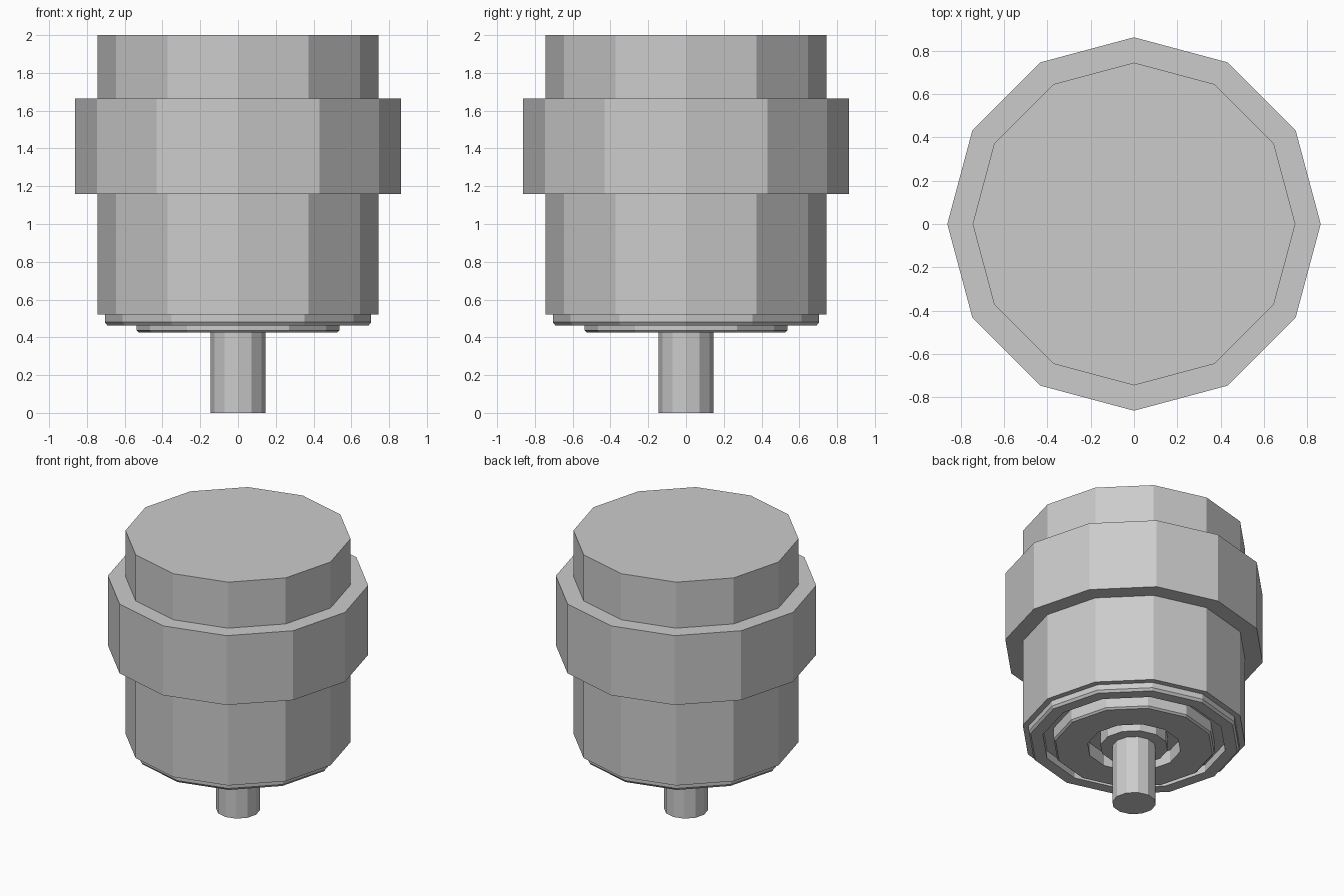
import bpy
import bmesh
from math import cos, sin, tau

SIDES = 12

cube = bpy.data.objects.get("Cube")
if cube:
    bpy.data.objects.remove(cube, do_unlink=True)

grey = bpy.data.materials.new("plain grey")
grey.use_nodes = True
grey.diffuse_color = (0.6, 0.6, 0.6, 1)
grey.node_tree.nodes["Principled BSDF"].inputs["Base Color"].default_value = grey.diffuse_color


def lathe(name, profile, closed=False):
    """Revolve (radius, height) points; open profiles get flat end caps."""
    bm = bmesh.new()
    rings = [[bm.verts.new((r * cos(tau * i / SIDES), r * sin(tau * i / SIDES), z))
              for i in range(SIDES)] for r, z in profile]
    pairs = list(zip(rings, rings[1:]))
    if closed:
        pairs.append((rings[-1], rings[0]))
    else:
        bm.faces.new(rings[0])
        bm.faces.new(rings[-1])
    for low, high in pairs:
        for i in range(SIDES):
            j = (i + 1) % SIDES
            bm.faces.new((low[i], low[j], high[j], high[i]))
    bmesh.ops.recalc_face_normals(bm, faces=bm.faces)
    mesh = bpy.data.meshes.new(name)
    bm.to_mesh(mesh)
    bm.free()
    mesh.materials.append(grey)
    obj = bpy.data.objects.new(name, mesh)
    bpy.context.collection.objects.link(obj)
    return obj


# Main can and the wide band around it
lathe("body", [(0.745, 0.52), (0.745, 2.0)])
lathe("band", [(0.745, 1.16), (0.862, 1.16), (0.862, 1.665), (0.745, 1.665)], closed=True)

# Chamfered rim under the can, with a groove inside it
lathe("bottom_rim", [(0.61, 0.52), (0.61, 0.463), (0.692, 0.463),
                     (0.705, 0.48), (0.705, 0.52)], closed=True)

# Raised plate with a ring groove around the inner collar
lathe("bearing_plate", [(0.31, 0.52), (0.31, 0.425), (0.525, 0.425),
                        (0.538, 0.437), (0.538, 0.52)], closed=True)
lathe("collar", [(0.225, 0.425), (0.225, 0.52)])

# Output shaft
lathe("shaft", [(0.145, 0.0), (0.145, 0.5)])
